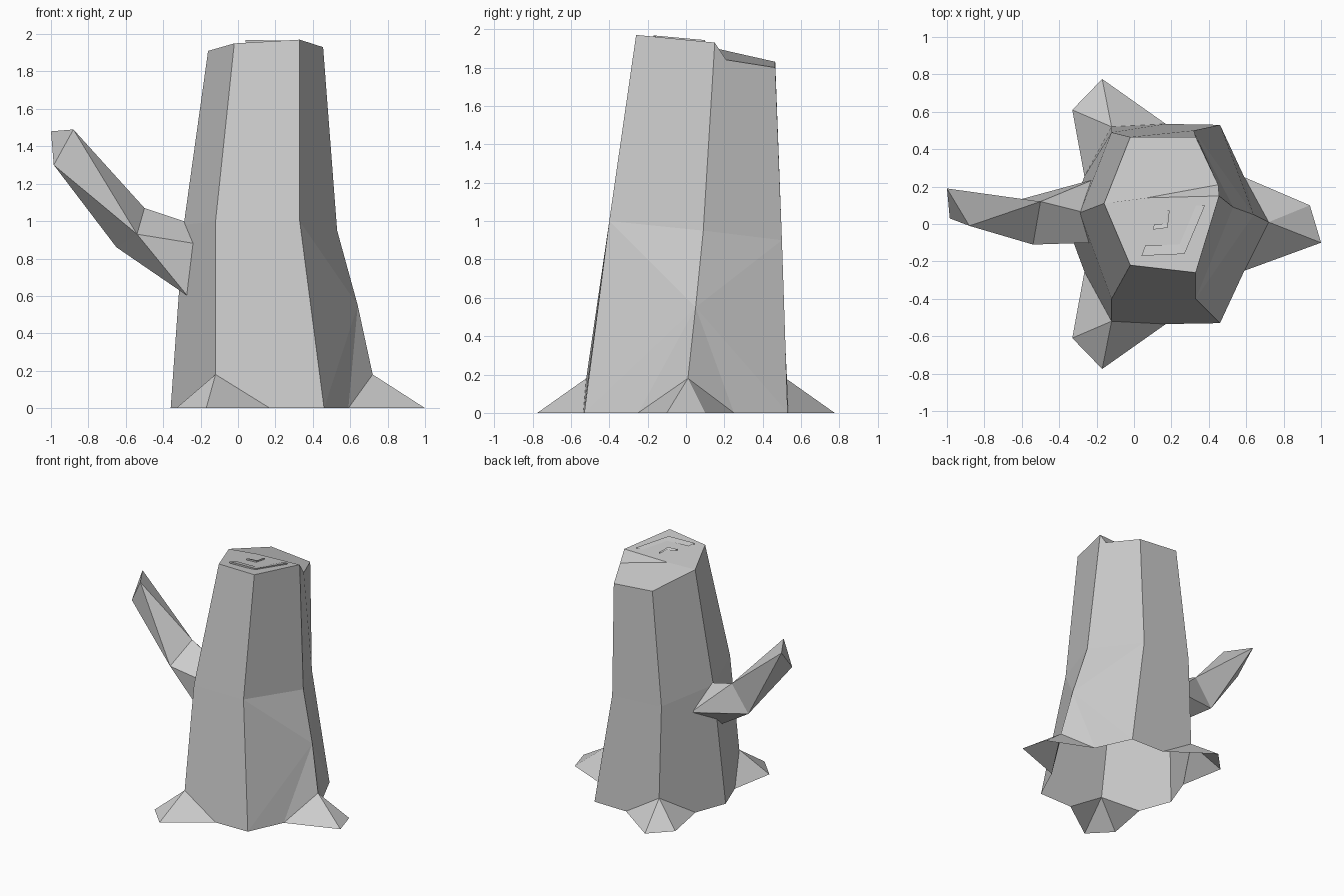
import bpy
import bmesh

old = bpy.data.objects.get("Cube")
if old:
    bpy.data.objects.remove(old, do_unlink=True)

# One flat grey for the whole stump
grey = bpy.data.materials.new("weathered grey")
grey.use_nodes = True
colour = (0.6, 0.6, 0.6, 1)
grey.diffuse_color = colour
grey.node_tree.nodes["Principled BSDF"].inputs["Base Color"].default_value = colour


def build(name, faces):
    """Weld a list of flat polygons into one low-poly object."""
    bm = bmesh.new()
    for face in faces:
        bm.faces.new([bm.verts.new(point) for point in face])
    bmesh.ops.remove_doubles(bm, verts=bm.verts, dist=0.001)
    bmesh.ops.recalc_face_normals(bm, faces=bm.faces)
    mesh = bpy.data.meshes.new(name)
    bm.to_mesh(mesh)
    bm.free()
    mesh.materials.append(grey)
    obj = bpy.data.objects.new(name, mesh)
    bpy.context.scene.collection.objects.link(obj)
    return obj


# Six trunk corners: front right, front left, left, back left, back right, right
middle = [(-.12, -.4, 1), (.33, -.4, 1), (.53, .09, .95),
          (.32, .5, .9), (-.12, .49, .92), (-.29, .06, .98)]
rim = [(-.02, -.22, 1.95), (.33, -.26, 1.97), (.455, .15, 1.93),
       (.33, .465, 1.8), (-.02, .465, 1.83), (-.16, .11, 1.91)]
notch = (.45, .21, 1.84)
crack = (.07, .14, 1.92)
knob = (.64, .05, .55)
left_knee = (.72, .01, .18)
right_foot = (-.36, 0, 0)

# Upper trunk walls, with the notch dropped into the back left wall
trunk = []
for i in range(len(rim)):
    j = (i + 1) % len(rim)
    wall = [middle[i], middle[j], rim[j], rim[i]]
    if i == 2:
        wall.insert(3, notch)
    trunk.append(wall)

# Sawn top: high front part, low back part, small cliff along the crack
trunk.append([rim[0], rim[1], rim[2], crack, rim[5]])
trunk.append([crack, notch, rim[3], rim[4], rim[5]])
trunk.append([crack, rim[2], notch])

# Lower trunk and flared roots, repeated for the front and back halves
for side, near, far in ((-1, middle[0], middle[1]), (1, middle[4], middle[3])):
    def ground(x, y, z=0):
        return (x, side * y, z)

    knee = ground(-.12, .52, .18)
    foot = ground(.46, .53)
    inner, outer = ground(-.265, .255), ground(.17, .535)
    toe_a, toe_b = ground(-.33, .61), ground(-.17, .775)
    hip = ground(.59, .25)
    trunk.append([knee, outer, foot, far, near])
    trunk.append([knee, inner, right_foot, middle[5], near])
    for a, b in ((inner, toe_a), (toe_a, toe_b), (toe_b, outer)):
        trunk.append([knee, a, b])
    for a, b in ((middle[2], far), (far, foot), (foot, hip), (hip, left_knee)):
        trunk.append([knob, a, b])

# Left root
toes = [(.59, -.25, 0), (1, -.1, 0), (.94, .1, 0), (.59, .25, 0)]
for a, b in zip(toes, toes[1:]):
    trunk.append([left_knee, a, b])
build("trunk_with_roots", trunk)

# Bent three-sided branch with a cut tip
root_top, root_front = (-.26, .06, .99), (-.23, -.1, .88)
root_low, root_back = (-.27, -.08, .6), (-.21, .24, .8)
bend_top, bend_front, bend_low = (-.5, .12, 1.07), (-.54, -.11, .93), (-.65, .12, .86)
tip_front, tip_back, tip_low = (-.88, -.01, 1.49), (-1, .19, 1.48), (-.985, .03, 1.3)
build("branch", [
    [tip_front, tip_back, tip_low],
    [tip_back, tip_front, bend_top],
    [tip_front, bend_front, bend_top],
    [tip_front, tip_low, bend_front],
    [tip_low, bend_low, bend_front],
    [tip_low, tip_back, bend_low],
    [tip_back, bend_top, bend_low],
    [bend_top, bend_front, root_front, root_top],
    [bend_front, root_low, root_front],
    [bend_front, bend_low, root_low],
    [bend_low, root_back, root_low],
    [bend_low, bend_top, root_back],
    [bend_top, root_top, root_back],
    [root_top, root_front, root_low, root_back],
])


def growth_ring(name, path):
    """Thin ledge following a path on the sawn top, fading inwards."""
    def on_top(x, y, lift):
        return (x, y, 1.945 - .09 * y + lift)

    faces = []
    for (ax, ay), (bx, by) in zip(path, path[1:]):
        inside = [on_top(x + (.14 - x) * .2, y + (.1 - y) * .2, 0)
                  for x, y in ((bx, by), (ax, ay))]
        high = [on_top(ax, ay, .007), on_top(bx, by, .007)]
        low = [on_top(bx, by, -.006), on_top(ax, ay, -.006)]
        faces += [high + inside, high + low]
    build(name, faces)


growth_ring("outer_growth_ring", [(.04, -.17), (.27, -.16), (.38, .1)])
growth_ring("inner_growth_ring", [(.1, -.03), (.18, -.02), (.19, .07)])
